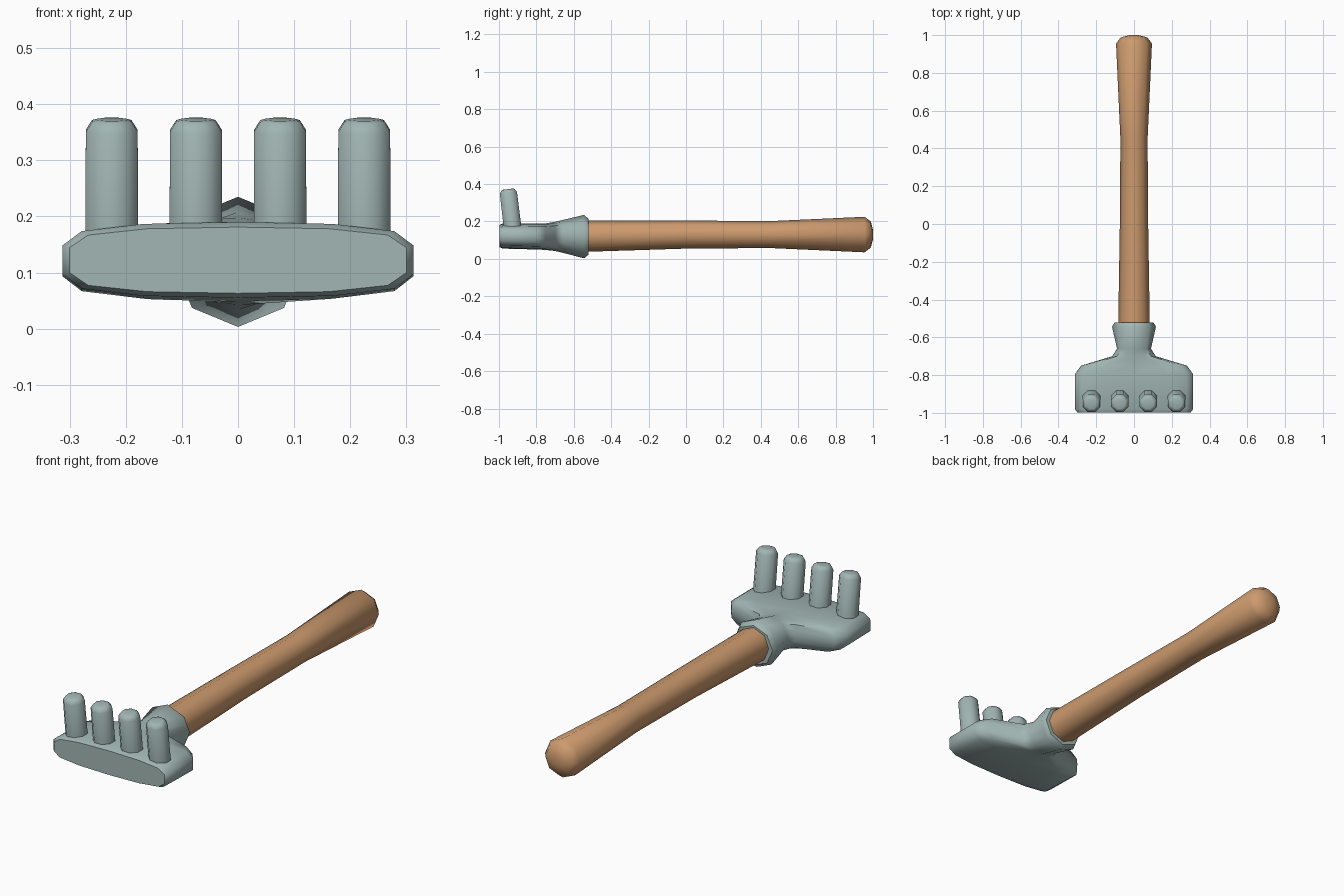
import bpy, bmesh, math
from mathutils import Vector

if "Cube" in bpy.data.objects:
    bpy.data.objects.remove(bpy.data.objects["Cube"])


def material(name, rgb):
    m = bpy.data.materials.new(name)
    m.diffuse_color = (*rgb, 1)
    m.use_nodes = True
    m.node_tree.nodes["Principled BSDF"].inputs["Base Color"].default_value = m.diffuse_color
    return m


METAL = material("grey_metal", (0.36, 0.47, 0.455))
WOOD = material("tan_wood", (0.61, 0.325, 0.155))


def loft(name, rings, mat, angle):
    """Skin a list of equal-length point rings and cap both ends."""
    bm = bmesh.new()
    vs = [[bm.verts.new(p) for p in r] for r in rings]
    n = len(vs[0])
    for a, b in zip(vs, vs[1:]):
        for i in range(n):
            j = (i + 1) % n
            bm.faces.new((a[i], a[j], b[j], b[i]))
    bm.faces.new(vs[0])
    bm.faces.new(vs[-1])
    bmesh.ops.recalc_face_normals(bm, faces=bm.faces)
    me = bpy.data.meshes.new(name)
    bm.to_mesh(me)
    bm.free()
    me.materials.append(mat)
    ob = bpy.data.objects.new(name, me)
    bpy.context.collection.objects.link(ob)
    bpy.context.view_layer.objects.active = ob
    ob.select_set(True)
    bpy.ops.object.shade_smooth_by_angle(angle=math.radians(angle))
    ob.select_set(False)
    return ob


# Quarter outlines (unit size) blended along the head: octagon collar -> wide bar
S = math.sqrt(0.5)
OCT = [(0, 1), (S / 2, (1 + S) / 2), (S, S), ((1 + S) / 2, S / 2), (1, 0)]
BAR = [(0, 1), (0.54, 0.95), (0.89, 0.76), (1, 0.38), (1, 0)]


def head_ring(y, w, top, bottom, t):
    q = [(a[0] + (b[0] - a[0]) * t, a[1] + (b[1] - a[1]) * t)
         for a, b in zip(OCT, BAR)]
    full = (q + [(x, -z) for x, z in q[-2::-1]]
            + [(-x, -z) for x, z in q[1:]] + [(-x, z) for x, z in q[-2:0:-1]])
    c, h = (top + bottom) / 2, (top - bottom) / 2
    return [(x * w, y, c + z * h) for x, z in full]


# Head with flared neck and collar: y, half width, top, bottom, blend
SECTIONS = [
    (-0.998, 0.300, 0.181, 0.063, 1), (-0.980, 0.313, 0.190, 0.055, 1),
    (-0.795, 0.313, 0.190, 0.050, 1), (-0.750, 0.280, 0.190, 0.048, 0.95),
    (-0.700, 0.115, 0.198, 0.042, 0.45), (-0.660, 0.090, 0.208, 0.033, 0.1),
    (-0.545, 0.116, 0.235, 0.003, 0), (-0.522, 0.104, 0.215, 0.022, 0),
]
loft("head", [head_ring(*s) for s in SECTIONS], METAL, 50)


def octagon(centre, u, v, r, turn=0.0):
    return [centre + r * (u * math.cos(a) + v * math.sin(a))
            for a in (turn + i * math.tau / 8 for i in range(8))]


# Wooden handle: y, centre height, radius
X, Z = Vector((1, 0, 0)), Vector((0, 0, 1))
HANDLE = [(-0.60, 0.122, 0.084), (-0.50, 0.122, 0.083), (0.0, 0.130, 0.075),
          (0.45, 0.130, 0.072), (0.955, 0.130, 0.095), (0.988, 0.130, 0.070),
          (1.0, 0.130, 0.025)]
loft("handle", [octagon(Vector((0, y, z)), X, Z, r) for y, z, r in HANDLE], WOOD, 50)

# Four tines leaning slightly forward, with chamfered tips
BASE, TIP = Vector((0, -0.924, 0.14)), Vector((0, -0.952, 0.373))
AXIS = (TIP - BASE).normalized()
SIDE = X.cross(AXIS)
for i in range(4):
    x = X * (-0.225 + 0.15 * i)
    rings = [octagon(c + x, X, SIDE, r, math.pi / 8) for c, r in (
        (BASE, 0.051), (TIP - AXIS * 0.021, 0.050),
        (TIP - AXIS * 0.003, 0.038), (TIP, 0.028))]
    loft(f"tine_{i + 1}", rings, METAL, 50)
